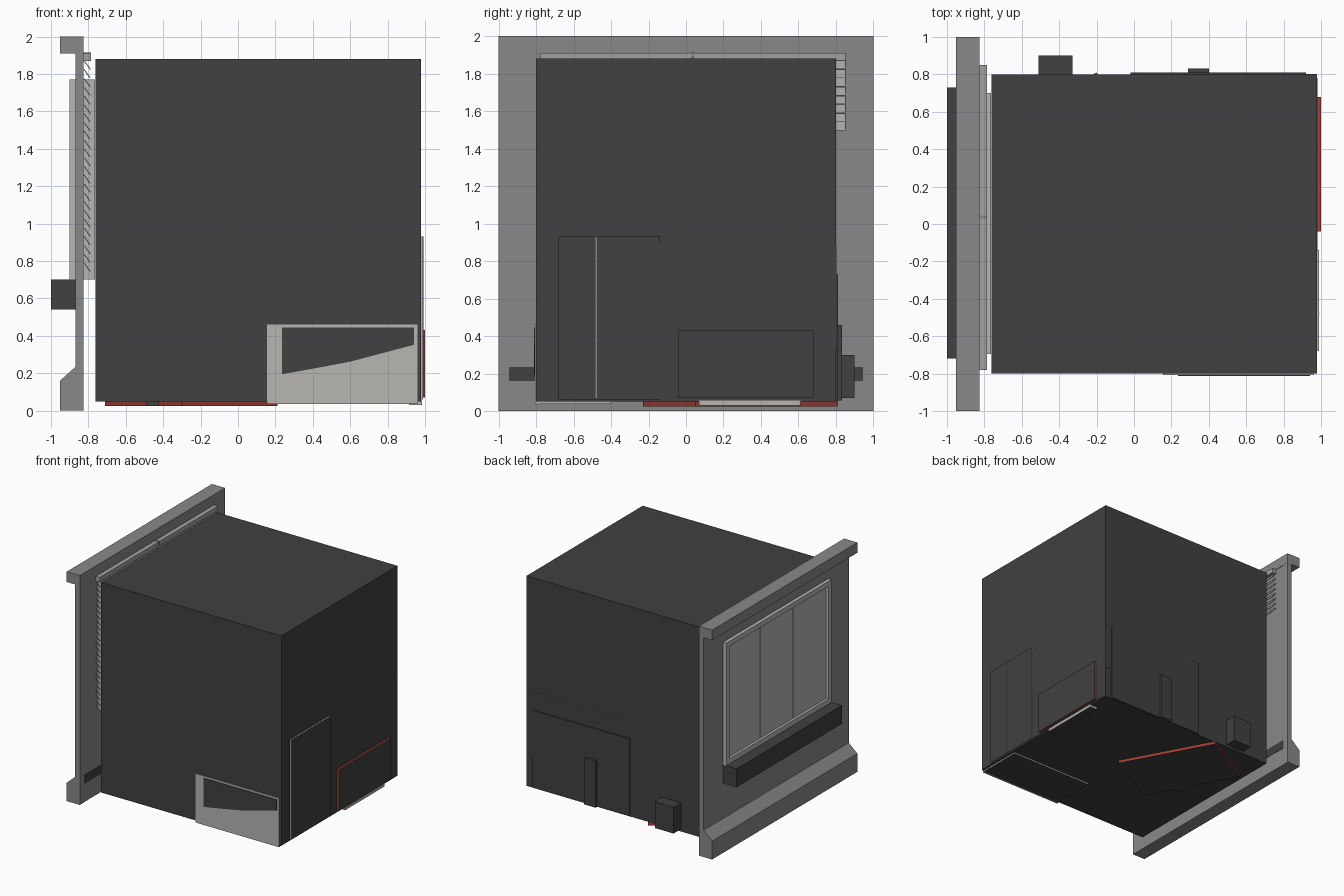
import bpy, bmesh, math

if "Cube" in bpy.data.objects:
    bpy.data.objects.remove(bpy.data.objects["Cube"])


def mat(name, rgb):
    m = bpy.data.materials.new(name)
    m.diffuse_color = (*rgb, 1)
    m.use_nodes = True
    m.node_tree.nodes["Principled BSDF"].inputs["Base Color"].default_value = m.diffuse_color
    return m


DARK = mat("charcoal", (0.052, 0.052, 0.052))
MID = mat("wall_grey", (0.25, 0.25, 0.25))
LIGHT = mat("warm_light_grey", (0.48, 0.465, 0.45))
SLAT = mat("slat_grey", (0.36, 0.36, 0.355))
RED = mat("red", (0.36, 0.05, 0.04))


def prism(name, base, offset, m, cap=None):
    """Extrude a polygon by an offset; cap is the material of the far face."""
    bm = bmesh.new()
    f = bm.faces.new([bm.verts.new(p) for p in base])
    new = bmesh.ops.extrude_face_region(bm, geom=[f], use_keep_orig=True)["geom"]
    bmesh.ops.translate(bm, vec=offset, verts=[v for v in new if isinstance(v, bmesh.types.BMVert)])
    far = [g for g in new if isinstance(g, bmesh.types.BMFace)]
    if cap:
        for g in far:
            g.material_index = 1
    bmesh.ops.recalc_face_normals(bm, faces=bm.faces)
    me = bpy.data.meshes.new(name)
    bm.to_mesh(me)
    bm.free()
    me.materials.append(m)
    if cap:
        me.materials.append(cap)
    ob = bpy.data.objects.new(name, me)
    bpy.context.collection.objects.link(ob)
    return ob


def box(name, x, y, z, m):
    return prism(name, [(x[0], y[0], z[0]), (x[1], y[0], z[0]), (x[1], y[1], z[0]), (x[0], y[1], z[0])],
                 (0, 0, z[1] - z[0]), m)


def right_slab(name, y, z, x1, m):
    prism(name, [(.97, y[0], z[0]), (.97, y[1], z[0]), (.97, y[1], z[1]), (.97, y[0], z[1])],
          (x1 - .97, 0, 0), m, DARK)


def back_slab(name, x, z, y1, m):
    prism(name, [(x[0], .79, z[0]), (x[1], .79, z[0]), (x[1], .79, z[1]), (x[0], .79, z[1])],
          (0, y1 - .79, 0), m, DARK)


def floor_slab(name, pts, z0, m):
    prism(name, [(p[0], p[1], .055) for p in pts], (0, 0, z0 - .055), m, DARK)


def rect(x, y):
    return [(x[0], y[0]), (x[1], y[0]), (x[1], y[1]), (x[0], y[1])]


# room shell
box("room_shell", (-.763, .978), (-.8, .8), (.05, 1.88), DARK)

# window wall with end strips, cornice and chamfered base
box("window_wall", (-.87, -.828), (-.945, .945), (0, 1.92), MID)
for s in (-1, 1):
    box("wall_end_strip", (-.87, -.826), tuple(sorted((s * .945, s))), (0, 1.92), MID)
box("cornice", (-.952, -.825), (-1, 1), (1.91, 2), MID)
prism("base_moulding", [(-.868, -1, 0), (-.952, -1, 0), (-.952, -1, .16), (-.868, -1, .235)], (0, 2, 0), MID)
box("base_recess", (-.83, -.825), (-.945, .945), (.16, .235), DARK)

# outer window frame, panes and planter
y0, y1, z0, z1, w = -.72, .73, .70, 1.77, .045
for name, y, z in (("frame_top", (y0, y1), (z1 - w, z1)), ("frame_bottom", (y0, y1), (z0, z0 + w)),
                   ("frame_side", (y0, y0 + w), (z0 + w, z1 - w)), ("frame_side", (y1 - w, y1), (z0 + w, z1 - w))):
    box(name, (-.90, -.868), y, z, LIGHT)
pw = (y1 - y0 - 2 * w) / 3
for i in range(3):
    a = y0 + w + i * pw
    box("window_pane", (-.878, -.868), (a + .003, a + pw - .003), (z0 + w, z1 - w), LIGHT)
box("planter", (-1, -.868), (-.72, .73), (.54, .70), DARK)

# inner window frame
for name, y, z in (("inner_frame_top", (-.695, .7), (1.735, 1.77)), ("inner_frame_bottom", (-.695, .7), (.70, .735)),
                   ("inner_frame_side", (-.695, -.65), (.735, 1.735)), ("inner_frame_side", (.655, .7), (.735, 1.735))):
    box(name, (-.83, -.765), y, z, LIGHT)

# blinds: one lowered, one half raised, made of tilted slats
for y, bottom in (((-.78, .033), .72), ((.04, .85), 1.49)):
    box("blind_rail", (-.828, -.787), y, (1.87, 1.91), SLAT)
    n = round((1.87 - bottom) / .047)
    for i in range(n):
        z = 1.87 - i * .047
        prism("blind_slat", [(-.825, y[0], z), (-.819, y[0], z), (-.787, y[0], z - .045), (-.793, y[0], z - .045)],
              (0, y[1] - y[0], 0), SLAT)
box("blind_knob", (-.825, -.785), (.03, .045), (1.89, 1.915), MID)

# front bench panel with dark opening
box("bench_front", (.155, .96), (-.806, -.79), (.035, .462), LIGHT)
prism("bench_opening", [(x, -.80, z) for x, z in
                        ((.235, .195), (.42, .228), (.6, .262), (.94, .352), (.94, .445), (.235, .445))],
      (0, -.012, 0), DARK)

# right side: cabinet backs with coloured edges
right_slab("cabinet_back", (-.68, -.14), (.06, .93), .99, LIGHT)
box("cabinet_seam", (.985, .992), (-.482, -.476), (.07, .93), MID)
right_slab("shelf_back", (-.14, .78), (.06, .90), .982, LIGHT)
right_slab("red_chest_back", (-.04, .68), (.07, .43), 1.0, RED)

# back side: panels, post and box
back_slab("board_back", (.05, .975), (.33, .89), .803, LIGHT)
back_slab("desk_back", (-.02, .92), (.055, .73), .81, DARK)
back_slab("post_back", (.29, .40), (.055, .46), .832, DARK)
box("wall_box", (-.51, -.33), (.79, .90), (.07, .30), DARK)

# underside: rug, table foot, cabinet and bench bases
floor_slab("red_rug", [(.21, .05), (-.2, .81), (-.71, .53), (-.3, -.23)], .025, RED)
floor_slab("table_base", rect((-.49, -.18), (0, .6)), .024, DARK)
floor_slab("cabinet_base", rect((.915, .985), (.07, .61)), .03, LIGHT)
floor_slab("bench_base", rect((.16, .96), (-.8, -.4)), .038, LIGHT)
